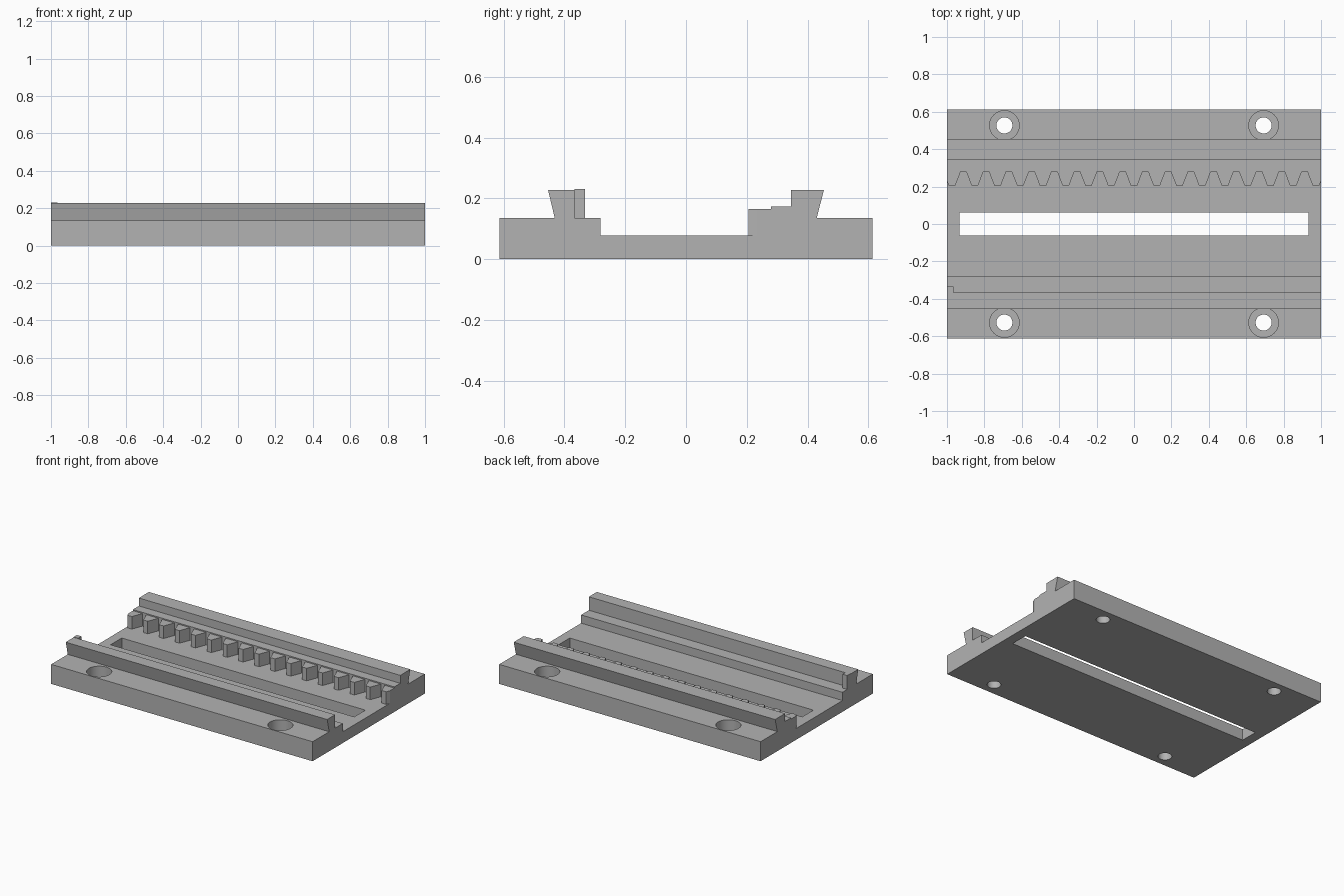
import bpy, bmesh, math

if "Cube" in bpy.data.objects:
    bpy.data.objects.remove(bpy.data.objects["Cube"])

grey = bpy.data.materials.new("light_grey")
grey.diffuse_color = (0.45, 0.45, 0.45, 1)
grey.use_nodes = True
grey.node_tree.nodes["Principled BSDF"].inputs["Base Color"].default_value = grey.diffuse_color


def prism(bm, pts, vec):
    """Extrude a closed outline of 3D points along vec."""
    lo = [bm.verts.new(p) for p in pts]
    hi = [bm.verts.new([a + b for a, b in zip(p, vec)]) for p in pts]
    bm.faces.new(lo)
    bm.faces.new(hi[::-1])
    for i in range(len(pts)):
        j = (i + 1) % len(pts)
        bm.faces.new((lo[j], lo[i], hi[i], hi[j]))


def finish(bm, name):
    bmesh.ops.recalc_face_normals(bm, faces=bm.faces[:])
    me = bpy.data.meshes.new(name)
    bm.to_mesh(me)
    bm.free()
    ob = bpy.data.objects.new(name, me)
    ob.data.materials.append(grey)
    bpy.context.collection.objects.link(ob)
    return ob


def box(name, x0, x1, y0, y1, z0, z1):
    bm = bmesh.new()
    prism(bm, [(x0, y0, z0), (x1, y0, z0), (x1, y1, z0), (x0, y1, z0)], (0, 0, z1 - z0))
    return finish(bm, name)


def cut(target, cutter):
    mod = target.modifiers.new("cut", 'BOOLEAN')
    mod.operation, mod.solver, mod.object = 'DIFFERENCE', 'EXACT', cutter
    bpy.context.view_layer.objects.active = target
    bpy.ops.object.modifier_apply(modifier=mod.name)
    bpy.data.objects.remove(cutter)


ROOT, TIP, FLOOR = 0.28, 0.205, 0.078

# base plate with dovetail rails, extruded along x
profile = [(-0.613, 0), (0.613, 0), (0.613, 0.135), (0.43, 0.135), (0.454, 0.228),
           (0.345, 0.228), (0.345, 0.173), (ROOT, 0.173), (ROOT, FLOOR),
           (-0.282, FLOOR), (-0.282, 0.135), (-0.367, 0.135), (-0.367, 0.228),
           (-0.454, 0.228), (-0.432, 0.135), (-0.613, 0.135)]
bm = bmesh.new()
prism(bm, [(-1, y, z) for y, z in profile], (2, 0, 0))
base = finish(bm, "base_plate")

# long slot through the floor
cut(base, box("slot_cutter", -0.932, 0.932, -0.061, 0.061, -0.1, 0.2))

# four counterbored screw holes
for sx in (-1, 1):
    for sy in (-1, 1):
        for r, z0, z1 in ((0.043, -0.1, 0.12), (0.079, 0.055, 0.14)):
            bm = bmesh.new()
            prism(bm, [(sx * 0.693 + r * math.cos(a * math.tau / 48),
                        sy * 0.527 + r * math.sin(a * math.tau / 48), z0)
                       for a in range(48)], (0, 0, z1 - z0))
            cut(base, finish(bm, "hole_cutter"))

# gear rack: trapezoid teeth, the end ones clipped by the plate ends
PITCH, TIP_H, ROOT_H = 0.1216, 0.017, 0.046
bm = bmesh.new()
for i in range(-8, 9):
    c, s = abs(i) * PITCH, (-1 if i < 0 else 1)
    pts = [(c - ROOT_H, ROOT), (c - TIP_H, TIP), (c + TIP_H, TIP)]
    if c + ROOT_H > 1:
        t = (1 - c - TIP_H) / (ROOT_H - TIP_H)
        pts += [(1, TIP + t * (ROOT - TIP)), (1, ROOT)]
    else:
        pts.append((c + ROOT_H, ROOT))
    prism(bm, [(s * x, y, FLOOR) for x, y in pts], (0, 0, 0.165 - FLOOR))
finish(bm, "rack_teeth")

# small end stop on the front rail
box("end_stop", -1, -0.965, -0.367, -0.333, 0.135, 0.231)

# smooth hole walls, sharp edges elsewhere
bpy.ops.object.select_all(action='DESELECT')
base.select_set(True)
bpy.context.view_layer.objects.active = base
bpy.ops.object.shade_smooth_by_angle(angle=math.radians(30))
